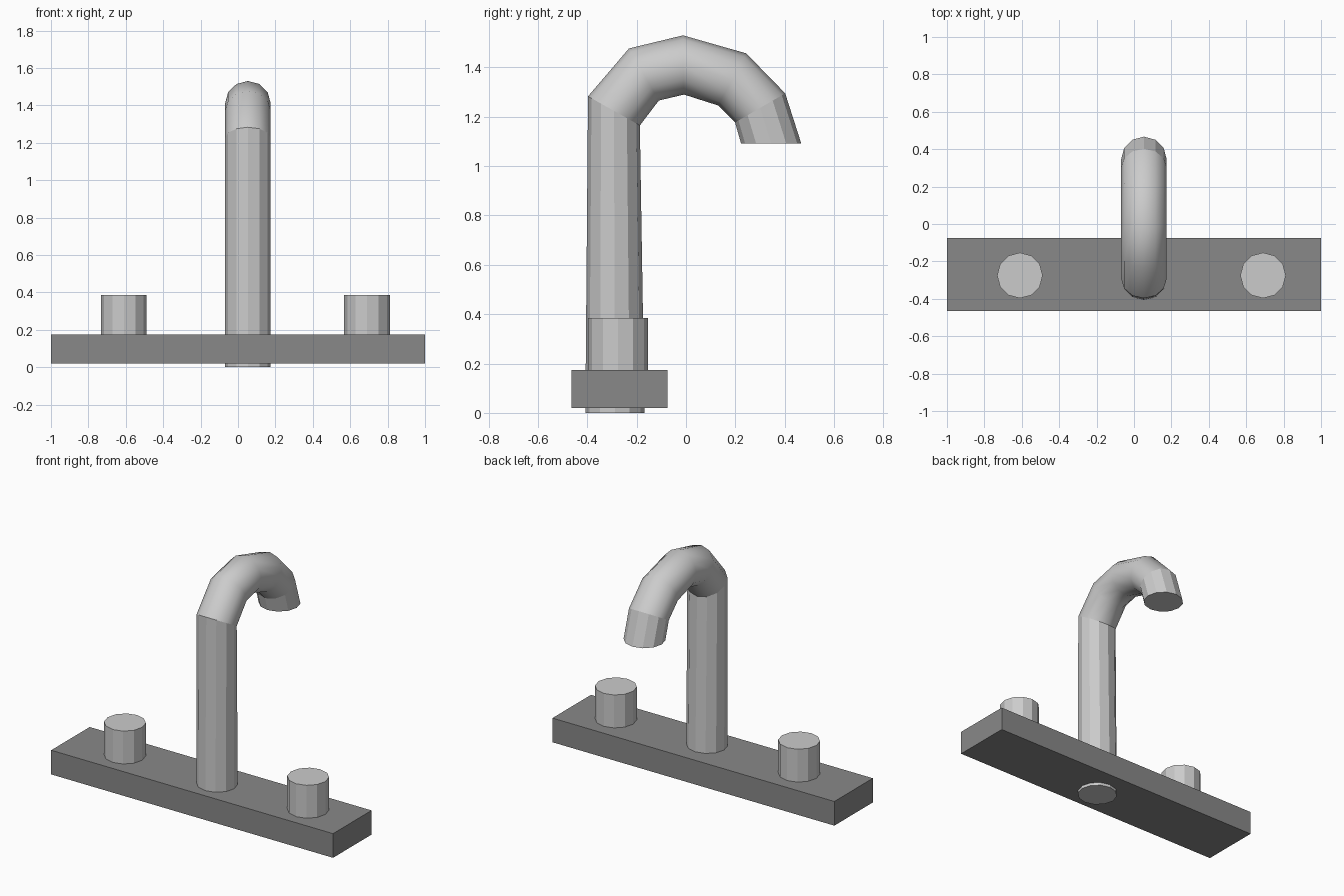
import bpy, bmesh, math
from mathutils import Vector

if "Cube" in bpy.data.objects:
    bpy.data.objects.remove(bpy.data.objects["Cube"])

SIDES = 12


def make_object(name, bm):
    bmesh.ops.recalc_face_normals(bm, faces=bm.faces[:])
    mesh = bpy.data.meshes.new(name)
    bm.to_mesh(mesh)
    bm.free()
    obj = bpy.data.objects.new(name, mesh)
    bpy.context.collection.objects.link(obj)
    return obj


def loft(name, sections, smooth_segments=()):
    """Skin 12-sided rings, each given as (centre, axis_a, axis_b)."""
    bm = bmesh.new()
    rings = []
    for c, a, b in sections:
        angles = [2 * math.pi * i / SIDES for i in range(SIDES)]
        rings.append([bm.verts.new(c + a * math.cos(t) + b * math.sin(t)) for t in angles])
    for s, (r0, r1) in enumerate(zip(rings, rings[1:])):
        for i in range(SIDES):
            j = (i + 1) % SIDES
            face = bm.faces.new((r0[i], r0[j], r1[j], r1[i]))
            face.smooth = s in smooth_segments
    bm.faces.new(rings[0][::-1])
    bm.faces.new(rings[-1])
    return make_object(name, bm)


# Dark base plate
bm = bmesh.new()
bmesh.ops.create_cube(bm, size=1)
bmesh.ops.scale(bm, vec=(2, 0.39, 0.155), verts=bm.verts)
bmesh.ops.translate(bm, vec=(0, -0.27, 0.0965), verts=bm.verts)
plate = make_object("base_plate", bm)
dark = bpy.data.materials.new("dark_grey")
dark.diffuse_color = (0.25, 0.25, 0.25, 1)
dark.use_nodes = True
dark.node_tree.nodes["Principled BSDF"].inputs["Base Color"].default_value = dark.diffuse_color
plate.data.materials.append(dark)

# Tap knobs either side of the spout
for name, x in (("left_knob", -0.61), ("right_knob", 0.69)):
    r = 0.122
    loft(name, [(Vector((x, -0.275, z)), Vector((r, 0, 0)), Vector((0, r, 0)))
                for z in (0.1, 0.385)])

# Curved spout: outer and inner (y, z) points of each mitred ring
outer = [(-0.408, 0), (-0.397, 1.283), (-0.231, 1.477), (-0.012, 1.53),
         (0.244, 1.457), (0.402, 1.295), (0.467, 1.092)]
inner = [(-0.168, 0), (-0.187, 1.165), (-0.11, 1.266), (-0.008, 1.29),
         (0.13, 1.246), (0.199, 1.177), (0.223, 1.092)]
sections = []
for o, i in zip(outer, inner):
    po, pi = Vector((0.053, *o)), Vector((0.053, *i))
    sections.append(((po + pi) / 2, Vector((0.122, 0, 0)), (pi - po) / 2))
# Only the bend is smooth; the upright and the tip stay faceted
loft("spout", sections, smooth_segments=range(1, 5))
